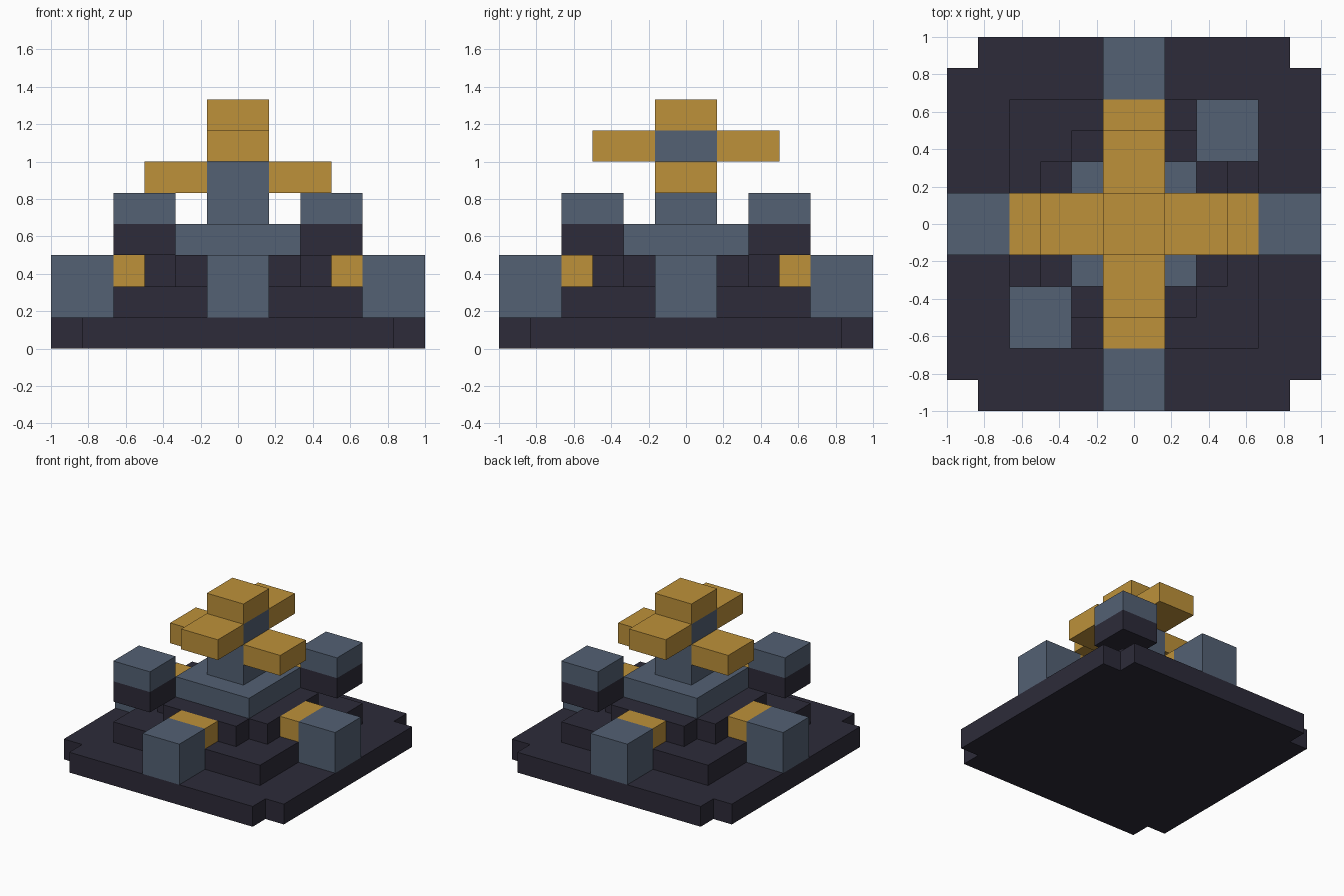
import bpy
import bmesh
from mathutils import Matrix, Vector
from math import pi

U = 1 / 6  # block size

cube = bpy.data.objects.get("Cube")
if cube:
    bpy.data.objects.remove(cube, do_unlink=True)


def material(name, rgb):
    mat = bpy.data.materials.new(name)
    mat.use_nodes = True
    color = (*rgb, 1)
    mat.diffuse_color = color
    mat.node_tree.nodes["Principled BSDF"].inputs["Base Color"].default_value = color
    return mat


DARK = material("dark stone", (0.026, 0.024, 0.041))
SLATE = material("slate blue", (0.087, 0.119, 0.174))
GOLD = material("gold", (0.509, 0.283, 0.042))


def finish(name, bm, mat):
    bmesh.ops.recalc_face_normals(bm, faces=bm.faces)
    mesh = bpy.data.meshes.new(name)
    bm.to_mesh(mesh)
    bm.free()
    mesh.materials.append(mat)
    obj = bpy.data.objects.new(name, mesh)
    bpy.context.collection.objects.link(obj)
    return obj


def box(name, mat, x, y, z, turn=0):
    """Box from ranges in block units, turned about the centre by quarter turns."""
    bm = bmesh.new()
    bmesh.ops.create_cube(bm, size=1)
    size = Vector((r[1] - r[0] for r in (x, y, z))) * U
    middle = Vector((r[1] + r[0] for r in (x, y, z))) * U / 2
    place = (Matrix.Rotation(turn * pi / 2, 4, "Z")
             @ Matrix.Translation(middle) @ Matrix.Diagonal((*size, 1)))
    bm.transform(place)
    return finish(name, bm, mat)


def notched_slab(name, mat, half, z0, z1):
    """Square slab with a one-block notch in every corner."""
    bm = bmesh.new()
    inner = half - 1
    corner = [(half, inner), (inner, inner), (inner, half)]
    verts = []
    for turn in range(4):
        rot = Matrix.Rotation(turn * pi / 2, 3, "Z")
        verts += [bm.verts.new(rot @ Vector((x, y, z0)) * U) for x, y in corner]
    face = bm.faces.new(verts)
    top = bmesh.ops.extrude_face_region(bm, geom=[face])["geom"]
    bmesh.ops.translate(bm, vec=(0, 0, (z1 - z0) * U),
                        verts=[v for v in top if isinstance(v, bmesh.types.BMVert)])
    return finish(name, bm, mat)


# Stepped base
notched_slab("base_slab", DARK, 6, 0, 1)
box("lower_step", DARK, (-4, 4), (-4, 4), (1, 2))
notched_slab("upper_step", DARK, 3, 2, 3)
box("pedestal", SLATE, (-2, 2), (-2, 2), (3, 4))

# Pylons and gold links on all four sides
for turn, side in enumerate(("left", "back", "right", "front")):
    box(side + "_pylon", SLATE, (4, 6), (-1, 1), (1, 3), turn)
    box(side + "_link", GOLD, (3, 4), (-1, 1), (2, 3), turn)
    # Lower arms run left to right, upper arms front to back
    level = 5 + turn % 2
    box(side + "_arm", GOLD, (1, 3), (-1, 1), (level, level + 1), turn)

# Central column and cap
box("column", SLATE, (-1, 1), (-1, 1), (4, 7))
box("cap", GOLD, (-1, 1), (-1, 1), (7, 8))

# Floating blocks over two opposite corners
for turn, side in ((0, "back_left"), (2, "front_right")):
    box(side + "_float_bottom", DARK, (2, 4), (2, 4), (3, 4), turn)
    box(side + "_float_top", SLATE, (2, 4), (2, 4), (4, 5), turn)
